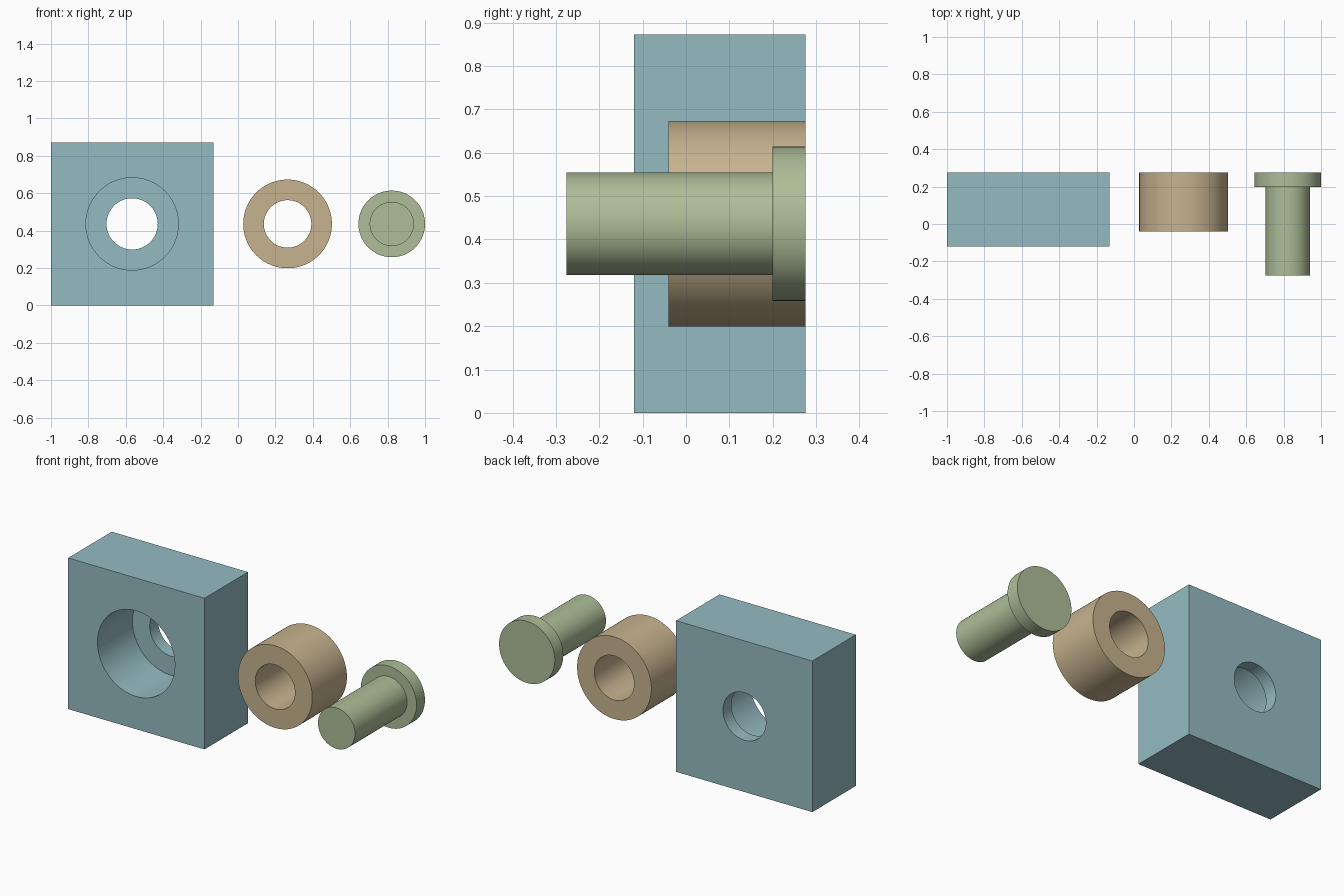
import bpy
import bmesh
from math import tau, radians
from mathutils import Vector

old = bpy.data.objects.get("Cube")
if old:
    bpy.data.objects.remove(old, do_unlink=True)

AXIS_Z = 0.436   # shared height of all bores and shafts
BACK = 0.276     # shared rear plane
STEP = 0.199     # bore floor and pin shoulder
FRONT = -0.12    # front of the block


def material(name, srgb):
    rgba = [(c / 255) ** 2.2 for c in srgb] + [1.0]
    mat = bpy.data.materials.new(name)
    mat.use_nodes = True
    mat.diffuse_color = rgba
    mat.node_tree.nodes["Principled BSDF"].inputs["Base Color"].default_value = rgba
    return mat


def finish(name, bm, location, mat=None):
    mesh = bpy.data.meshes.new(name)
    bmesh.ops.recalc_face_normals(bm, faces=bm.faces)
    bm.to_mesh(mesh)
    bm.free()
    obj = bpy.data.objects.new(name, mesh)
    obj.location = location
    bpy.context.collection.objects.link(obj)
    if mat:
        mesh.materials.append(mat)
    return obj


def lathe(name, profile, x, mat=None, closed=False):
    """Turn (radius, y) points about an axis running front to back."""
    bm = bmesh.new()
    verts = [bm.verts.new((r, y, 0)) for r, y in profile]
    pairs = list(zip(verts, verts[1:]))
    if closed:
        pairs.append((verts[-1], verts[0]))
    edges = [bm.edges.new(p) for p in pairs]
    bmesh.ops.spin(bm, geom=verts + edges, cent=(0, 0, 0), axis=(0, 1, 0),
                   angle=tau, steps=96, use_merge=True)
    bmesh.ops.remove_doubles(bm, verts=bm.verts, dist=1e-5)
    return finish(name, bm, (x, 0, AXIS_Z), mat)


def smooth(obj):
    bpy.ops.object.select_all(action='DESELECT')
    obj.select_set(True)
    bpy.context.view_layer.objects.active = obj
    bpy.ops.object.shade_smooth_by_angle(angle=radians(30))


teal = material("dusty teal", (148, 186, 193))
tan = material("warm tan", (198, 178, 142))
green = material("sage green", (172, 188, 150))

# Square housing block
bm = bmesh.new()
bmesh.ops.create_cube(bm, size=1)
bmesh.ops.scale(bm, vec=Vector((0.87, BACK - FRONT, 2 * AXIS_Z)), verts=bm.verts)
block = finish("housing_block", bm, (-0.565, (FRONT + BACK) / 2, AXIS_Z), teal)

# Stepped bore: wide from the front, narrow through the back
cutter = lathe("bore_cutter", [(0, FRONT - 0.1), (0.247, FRONT - 0.1), (0.247, STEP),
                               (0.137, STEP), (0.137, BACK + 0.1), (0, BACK + 0.1)], -0.566)
cutter.hide_render = True
cut = block.modifiers.new("stepped_bore", 'BOOLEAN')
cut.operation = 'DIFFERENCE'
cut.solver = 'EXACT'
cut.object = cutter
bpy.context.view_layer.objects.active = block
bpy.ops.object.modifier_apply(modifier=cut.name)
bpy.data.objects.remove(cutter, do_unlink=True)

# Hollow bushing
bushing = lathe("bushing", [(0.127, -0.04), (0.237, -0.04), (0.237, BACK), (0.127, BACK)],
                0.265, tan, closed=True)

# Pin with a flat round head at the back
pin = lathe("headed_pin", [(0, -BACK), (0.118, -BACK), (0.118, STEP), (0.178, STEP),
                           (0.178, BACK), (0, BACK)], 0.822, green)

for part in (block, bushing, pin):
    smooth(part)
